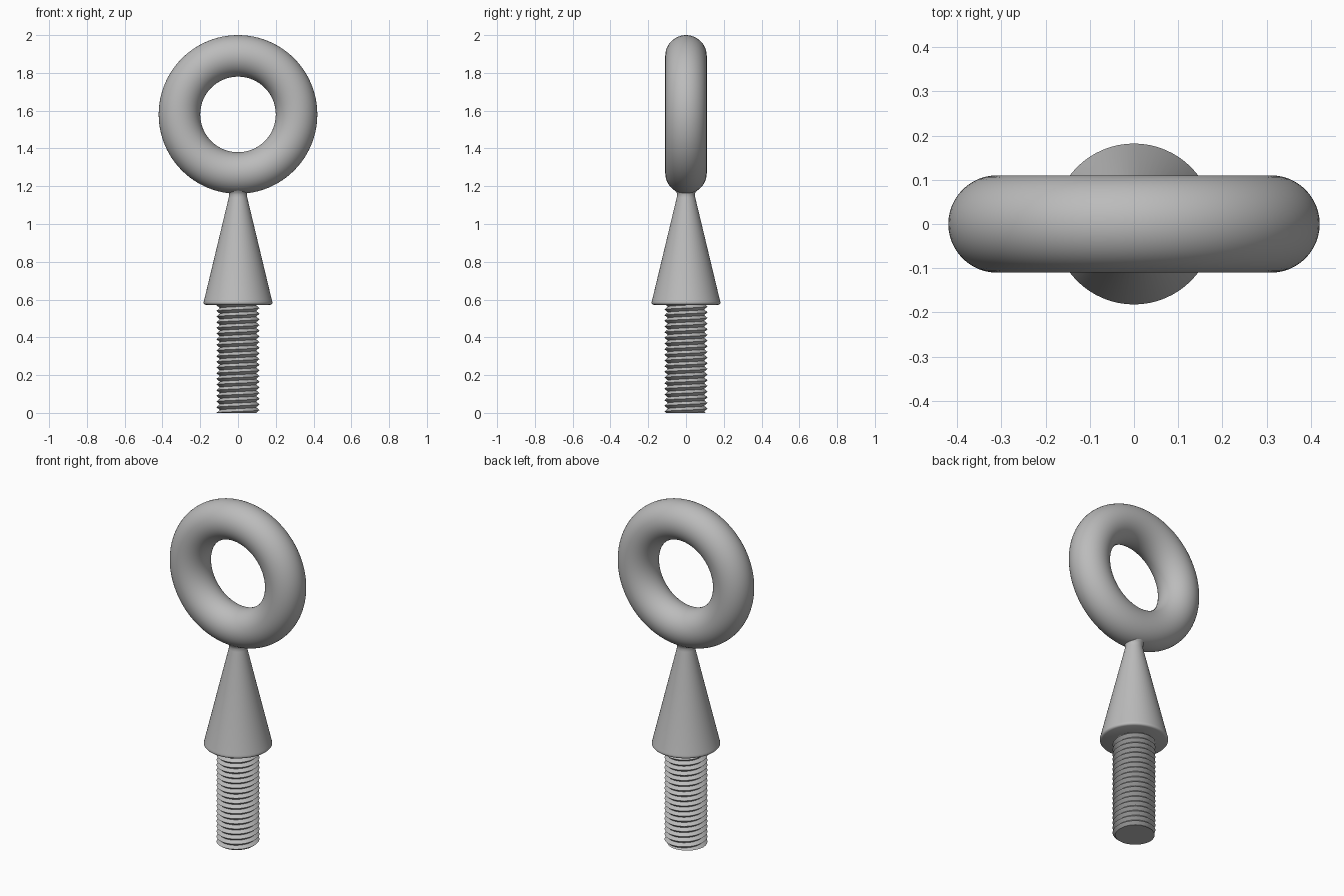
import bpy
import bmesh
import math

if "Cube" in bpy.data.objects:
    bpy.data.objects.remove(bpy.data.objects["Cube"], do_unlink=True)

steel = bpy.data.materials.new("grey steel")
steel.use_nodes = True
GREY = (0.5, 0.5, 0.5, 1)
steel.diffuse_color = GREY
steel.node_tree.nodes["Principled BSDF"].inputs["Base Color"].default_value = GREY


def finish(obj, name, angle):
    obj.name = name
    obj.data.materials.append(steel)
    bpy.ops.object.select_all(action="DESELECT")
    obj.select_set(True)
    bpy.context.view_layer.objects.active = obj
    bpy.ops.object.shade_smooth_by_angle(angle=math.radians(angle))


def stack_rings(name, rings, angle):
    """Skin a list of point rings and cap both ends."""
    bm = bmesh.new()
    loops = [[bm.verts.new(p) for p in ring] for ring in rings]
    n = len(loops[0])
    for low, high in zip(loops, loops[1:]):
        for i in range(n):
            j = (i + 1) % n
            bm.faces.new((low[i], low[j], high[j], high[i]))
    bm.faces.new(loops[0][::-1])
    bm.faces.new(loops[-1])
    bmesh.ops.remove_doubles(bm, verts=bm.verts, dist=0.00001)
    bmesh.ops.recalc_face_normals(bm, faces=bm.faces)
    mesh = bpy.data.meshes.new(name)
    bm.to_mesh(mesh)
    bm.free()
    obj = bpy.data.objects.new(name, mesh)
    bpy.context.collection.objects.link(obj)
    finish(obj, name, angle)


def polar(r, a, z):
    return (r * math.cos(a), r * math.sin(a), z)


# Upright ring
bpy.ops.mesh.primitive_torus_add(
    major_radius=0.31, minor_radius=0.11, major_segments=96, minor_segments=48,
    location=(0, 0, 1.58), rotation=(math.pi / 2, 0, 0))
finish(bpy.context.object, "ring", 40)

# Tapered collar with a rounded lower rim and a small flare under the ring
SIDES = 64
angles = [math.tau * i / SIDES for i in range(SIDES)]
profile = [(0.172, 0.572), (0.178, 0.575), (0.182, 0.58), (0.182, 0.587), (0.18, 0.594),
           (0.049, 1.14), (0.047, 1.155), (0.05, 1.167), (0.062, 1.182), (0.05, 1.22)]
stack_rings("tapered_collar", [[polar(r, a, z) for a in angles] for r, z in profile], 50)

# Threaded shank: a V-shaped right-hand helix trimmed flat at both ends
TOP, PITCH, ROOT, CREST = 0.58, 0.03, 0.096, 0.114


def thread_point(step, a):
    z = (step / 2 + a / math.tau) * PITCH
    z = min(max(z, 0), TOP)
    phase = (z / PITCH - a / math.tau) % 1
    wave = 1 - abs(2 * phase - 1)
    return polar(ROOT + (CREST - ROOT) * wave, a, z)


# The seam is closed by shifting the last column one full pitch
steps = range(-2, int(2 * TOP / PITCH) + 3)
bm = bmesh.new()
columns = [[bm.verts.new(thread_point(s, math.tau * i / SIDES)) for s in steps]
           for i in range(SIDES + 1)]
for left, right in zip(columns, columns[1:]):
    for k in range(len(left) - 1):
        bm.faces.new((left[k], right[k], right[k + 1], left[k + 1]))
bmesh.ops.remove_doubles(bm, verts=bm.verts, dist=0.00001)
bmesh.ops.dissolve_degenerate(bm, edges=bm.edges, dist=0.00001)
bmesh.ops.holes_fill(bm, edges=[e for e in bm.edges if e.is_boundary], sides=0)
bmesh.ops.recalc_face_normals(bm, faces=bm.faces)
mesh = bpy.data.meshes.new("threaded_shank")
bm.to_mesh(mesh)
bm.free()
shank = bpy.data.objects.new("threaded_shank", mesh)
bpy.context.collection.objects.link(shank)
finish(shank, "threaded_shank", 35)
